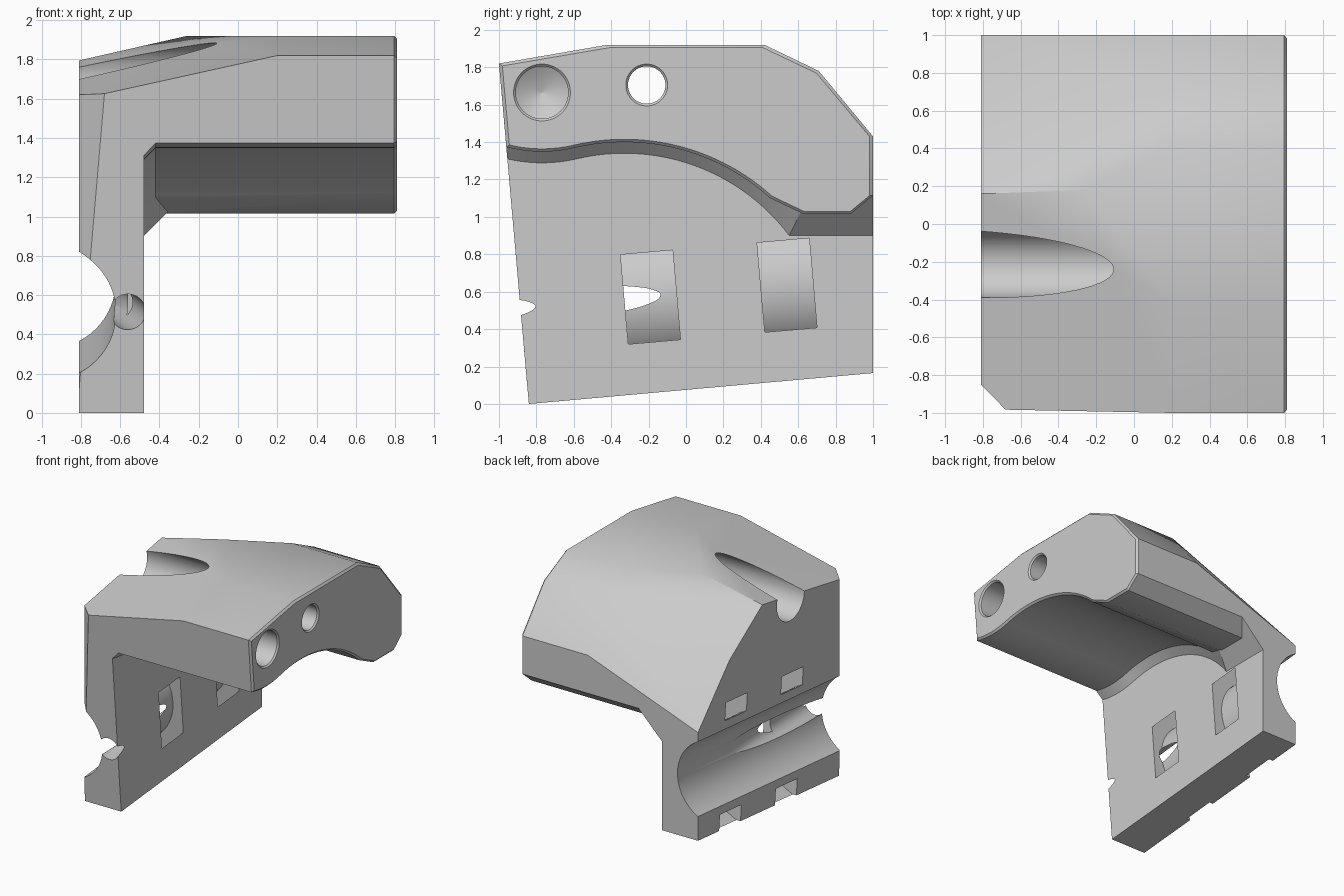
import bpy, bmesh
from math import sin, cos, acos, asin, radians, pi

if "Cube" in bpy.data.objects:
    bpy.data.objects.remove(bpy.data.objects["Cube"], do_unlink=True)

grey = bpy.data.materials.new("plain_grey")
grey.use_nodes = True
grey.diffuse_color = (0.6, 0.6, 0.6, 1)
for node in grey.node_tree.nodes:
    if node.type == "BSDF_PRINCIPLED":
        node.inputs["Base Color"].default_value = (0.6, 0.6, 0.6, 1)

TILT = radians(5)
SLOPE = sin(TILT) / cos(TILT)


def finish(name, bm):
    bmesh.ops.recalc_face_normals(bm, faces=bm.faces[:])
    mesh = bpy.data.meshes.new(name)
    bm.to_mesh(mesh)
    bm.free()
    mesh.materials.append(grey)
    obj = bpy.data.objects.new(name, mesh)
    bpy.context.collection.objects.link(obj)
    return obj


def loft(name, sections):
    """Closed solid through matching rings of points."""
    bm = bmesh.new()
    rings = [[bm.verts.new(p) for p in s] for s in sections]
    n = len(rings[0])
    for a, b in zip(rings, rings[1:]):
        for i in range(n):
            j = (i + 1) % n
            bm.faces.new((a[i], a[j], b[j], b[i]))
    bm.faces.new(rings[0])
    bm.faces.new(rings[-1])
    return finish(name, bm)


def combine(target, tool, operation):
    tool.hide_render = True
    mod = target.modifiers.new("combine", "BOOLEAN")
    mod.operation = operation
    mod.solver = "EXACT"
    mod.object = tool
    bpy.context.view_layer.update()
    deps = bpy.context.evaluated_depsgraph_get()
    mesh = bpy.data.meshes.new_from_object(target.evaluated_get(deps))
    target.modifiers.clear()
    target.data = mesh
    bpy.data.objects.remove(tool, do_unlink=True)


def underside(off, end):
    """Wavy lower curve of the arm in (y, z), shifted by off."""
    r, v = 1.164 - off, 0.75 + off
    join = asin(0.44 / 1.914)
    pts = []
    for i in range(12):
        a = radians(-25) + (join + radians(25)) * i / 12
        pts.append((-0.77 + v * sin(a), 2.0987 - v * cos(a)))
    for i in range(33):
        a = -join + (end + join) * i / 32
        pts.append((-0.33 + r * sin(a), 0.236 + r * cos(a)))
    return pts


# Arm, with a small bevel at its free end
def arm_section(x, off):
    pts = underside(off, asin(0.78 / 1.164))
    pts += [(0.63, 1.015 - off), (0.88, 1.015 - off), (1.1, 1.198 - off), (1.1, 2.1), (-1.15, 2.1)]
    return [(x, y, z) for y, z in pts]


body = loft("clamp_bracket", [arm_section(-0.9, 0), arm_section(0.795, 0), arm_section(0.855, -0.06)])

# Side plate
plate = loft("side_plate", [[(x, -1.15, -0.1), (x, 1.15, -0.1), (x, 1.15, 2.2), (x, -1.15, 2.2)]
                            for x in (-0.92, -0.48)])
combine(body, plate, "UNION")


# Slanted web in the corner between plate and arm
def web_section(x):
    off, floor = -0.42 - x, 1.38 + x
    pts = underside(off, acos((floor - 0.236) / (1.164 - off)))
    pts += [(1.12, floor), (1.12, 1.9), (-1.13, 1.9)]
    return [(x, y, z) for y, z in pts]


web = loft("corner_web", [web_section(x) for x in (-0.54, -0.48, -0.42, -0.36, -0.2)])
combine(body, web, "UNION")

# Faceted outer envelope
profile = [(-0.84, 0), (-1, 1.82), (-0.42, 1.92), (0.42, 1.92), (0.71, 1.78), (1, 1.43), (1, 0.165)]
points = [(0.795, y, z) for y, z in profile]
points += [(0.81, y * 0.982, 1.4 + (z - 1.4) * 0.97) for y, z in profile]
points += [(0.2, y, z) for y, z in profile[1:6]]
points += [(-0.81, y, z) for y, z in
           [(-0.84, 0), (-0.85, 0.11), (-0.85, 1.62), (0.16, 1.795), (0.59, 1.5), (1, 1.06), (1, 0.165)]]
points += [(-0.68, -0.983, 1.626), (-0.26, 0.18, 1.92)]
bm = bmesh.new()
for p in points:
    bm.verts.new(p)
hull = bmesh.ops.convex_hull(bm, input=bm.verts[:])
spare = set(hull["geom_interior"]) | set(hull["geom_unused"])
bmesh.ops.delete(bm, geom=[g for g in spare if isinstance(g, bmesh.types.BMVert)], context="VERTS")
combine(body, finish("envelope", bm), "INTERSECT")


# Round cutters along x, given as (x, radius) steps
def bore_x(name, y, z, steps):
    n = 64
    cutter = loft(name, [[(x, y + r * cos(2 * pi * i / n), z + r * sin(2 * pi * i / n))
                          for i in range(n)] for x, r in steps])
    combine(body, cutter, "DIFFERENCE")


bore_x("blind_hole", -0.77, 1.665, [(0.18, 0.001), (0.26, 0.14), (0.798, 0.14), (0.828, 0.17)])
bore_x("through_hole", -0.21, 1.705,
       [(-0.95, 0.18), (0.2, 0.18), (0.201, 0.1), (0.798, 0.1), (0.828, 0.13)])


# Round cutters running front to back, rising with the tilt
def bore_y(name, radius, x, z, drift):
    n = 96
    rings = []
    for y in (-1.2, 1.2):
        cx, cz = x + drift * (y + 0.88), z + SLOPE * (y + 0.88)
        rings.append([(cx + radius * cos(2 * pi * i / n), y, cz + radius * sin(2 * pi * i / n))
                      for i in range(n)])
    combine(body, loft(name, rings), "DIFFERENCE")


bore_y("side_groove", 0.348, -0.97, 0.51, 0)

# Curved strap slots around the groove
for y in (-0.19, 0.54):
    arc = [radians(-110 + 220 * i / 48) for i in range(49)]
    ring = [(0.546 * cos(a), 0.546 * sin(a)) for a in arc]
    ring += [(0.41 * cos(a), 0.41 * sin(a)) for a in reversed(arc)]
    z = 0.57 + SLOPE * (y + 0.2)
    slot = loft("strap_slot", [[(-0.97 + u, y + s * cos(TILT) - w * sin(TILT),
                                 z + s * sin(TILT) + w * cos(TILT)) for u, w in ring]
                               for s in (-0.14, 0.14)])
    combine(body, slot, "DIFFERENCE")

bore_y("slanted_bore", 0.091, -0.562, 0.515, -0.12)

# Smooth curves, sharp edges
bpy.ops.object.select_all(action="DESELECT")
body.select_set(True)
bpy.context.view_layer.objects.active = body
bpy.ops.object.shade_smooth_by_angle(angle=radians(30))
